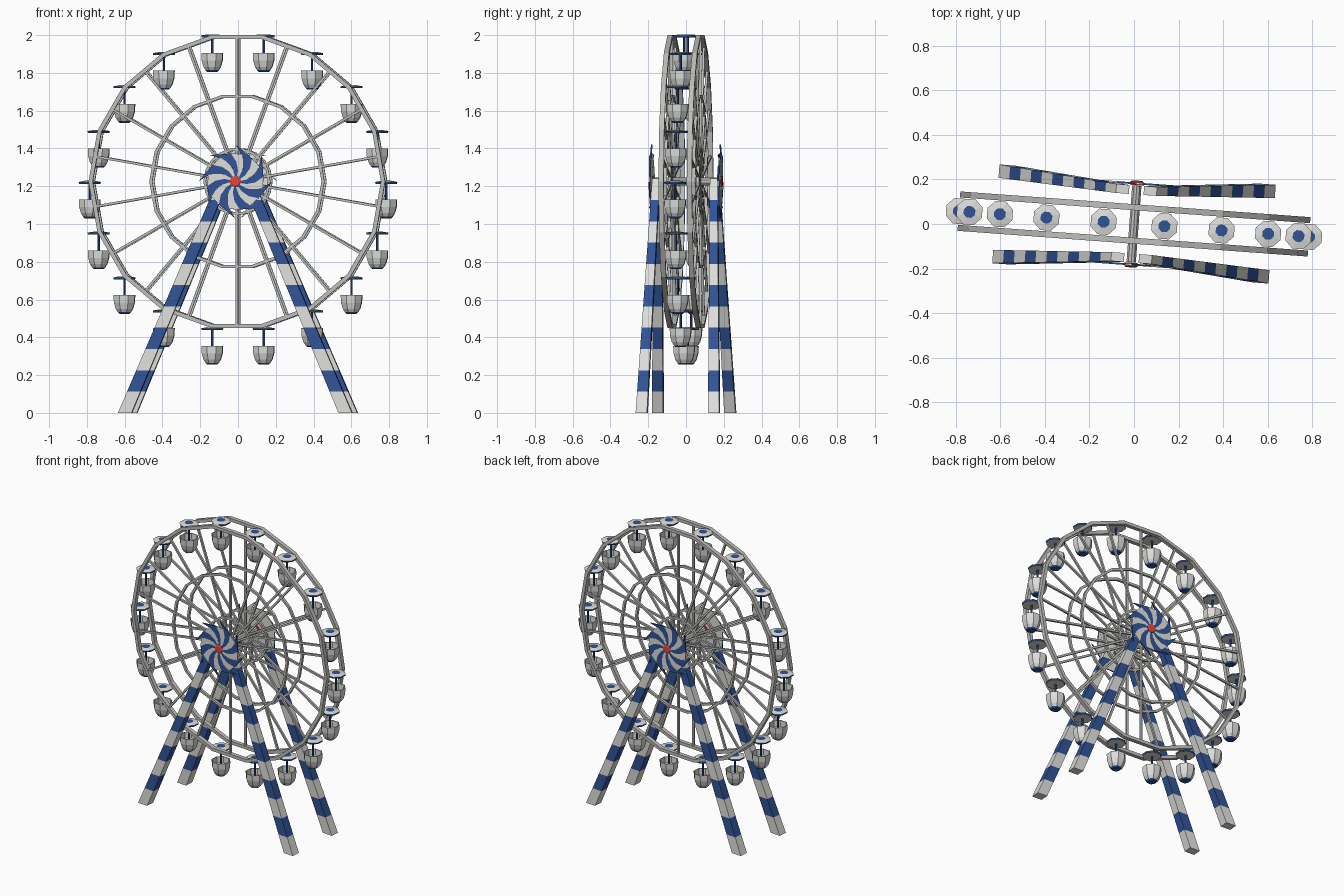
import bpy, bmesh, math
from mathutils import Matrix, Vector

if "Cube" in bpy.data.objects:
    bpy.data.objects.remove(bpy.data.objects["Cube"])

TURN = Matrix.Rotation(math.radians(-4.2), 4, 'Z')   # whole model is turned slightly
HUB = 1.225
R = 0.787
SIDES = 18


def material(name, col):
    m = bpy.data.materials.new(name)
    m.diffuse_color = (*col, 1)
    m.use_nodes = True
    m.node_tree.nodes["Principled BSDF"].inputs["Base Color"].default_value = m.diffuse_color
    return m


WHITE = material("white", (0.72, 0.72, 0.70))
BLUE = material("blue", (0.03, 0.085, 0.30))
GREY = material("light_grey", (0.52, 0.52, 0.50))
RED = material("red", (0.75, 0.06, 0.05))


def finish(bm, name, mats, matrix=Matrix(), recalc=True):
    if recalc:
        bmesh.ops.recalc_face_normals(bm, faces=bm.faces)
    me = bpy.data.meshes.new(name)
    bm.to_mesh(me)
    bm.free()
    for m in mats:
        me.materials.append(m)
    ob = bpy.data.objects.new(name, me)
    bpy.context.collection.objects.link(ob)
    ob.matrix_world = TURN @ matrix
    return ob


def bridge(bm, a, b, mat=0):
    n = len(a)
    for i in range(n):
        f = bm.faces.new((a[i], a[(i + 1) % n], b[(i + 1) % n], b[i]))
        f.material_index = mat


def ring(name, radius, y, wr, wy):
    """Polygonal hoop with a rectangular section."""
    bm = bmesh.new()
    secs = []
    for i in range(SIDES):
        a = 2 * math.pi * i / SIDES
        secs.append([bm.verts.new(((radius + dr) * math.cos(a), y + dy, HUB + (radius + dr) * math.sin(a)))
                     for dr, dy in ((0, -wy), (0, wy), (-wr, wy), (-wr, -wy))])
    for i in range(SIDES):
        bridge(bm, secs[i], secs[(i + 1) % SIDES])
    finish(bm, name, [GREY])


def lathe(bm, profile, n, mats):
    """Closed-end rings of n sides from (radius, z) points."""
    rows = []
    for r, z in profile:
        rows.append([bm.verts.new((r * math.cos(2 * math.pi * (i + .5) / n),
                                   r * math.sin(2 * math.pi * (i + .5) / n), z)) for i in range(n)])
    for k in range(len(rows) - 1):
        bridge(bm, rows[k], rows[k + 1], mats[k + 1])
    bm.faces.new(rows[0]).material_index = mats[0]
    bm.faces.new(rows[-1]).material_index = mats[-1]


# wheel: two sides, each with three hoops and eighteen spokes
for s, side in ((-1, "front"), (1, "back")):
    y = s * 0.075
    ring(side + "_outer_rim", R, y, 0.022, 0.0135)
    ring(side + "_middle_ring", 0.465, y, 0.016, 0.008)
    ring(side + "_inner_ring", 0.178, y, 0.014, 0.008)
    bm = bmesh.new()
    length = R * math.cos(math.pi / SIDES) - 0.01
    for i in range(SIDES):
        m = (Matrix.Translation((0, y, HUB)) @ Matrix.Rotation(2 * math.pi * (i + .5) / SIDES, 4, 'Y')
             @ Matrix.Rotation(math.pi / 2, 4, 'Y') @ Matrix.Translation((0, 0, length / 2))
             @ Matrix.Diagonal((0.013, 0.013, length, 1)))
        bmesh.ops.create_cube(bm, size=1, matrix=m)
    finish(bm, side + "_spokes", [GREY])

# axle
bm = bmesh.new()
lathe(bm, [(0.022, -0.172), (0.022, 0.172)], 10, [0, 0, 0])
finish(bm, "axle", [GREY], Matrix.Translation((0, 0, HUB)) @ Matrix.Rotation(math.pi / 2, 4, 'X'))

# gondolas hanging from every rim corner
for i in range(SIDES):
    a = 2 * math.pi * i / SIDES
    place = Matrix.Translation((R * math.cos(a), 0, HUB + R * math.sin(a)))
    bm = bmesh.new()
    # open cup with a blue base
    lathe(bm, [(0.03, -0.15), (0.053, -0.135), (0.055, -0.095), (0.061, -0.095), (0.059, -0.135),
               (0.049, -0.168), (0.037, -0.186), (0.028, -0.195)], 8, [0, 0, 0, 0, 0, 0, 0, 1, 1])
    finish(bm, "gondola_cup", [WHITE, BLUE], place)
    bm = bmesh.new()
    # roof with blue edge and blue centre
    lathe(bm, [(0.06, -0.012), (0.062, -0.002), (0.028, 0.004)], 8, [0, 1, 0, 1])
    finish(bm, "gondola_roof", [WHITE, BLUE], place)
    bm = bmesh.new()
    lathe(bm, [(0.0065, -0.152), (0.0065, -0.01)], 6, [0, 0, 0])
    finish(bm, "gondola_pole", [BLUE], place)

# striped tapering legs
STRIPES = 11
for sy, side in ((-1, "front"), (1, "back")):
    for sx, lr in ((-1, "left"), (1, "right")):
        bm = bmesh.new()
        foot, top = Vector((0.585, 0.192, 0)), Vector((0.062, 0.153, 1.24))
        rows = []
        for k in range(STRIPES + 1):
            t = k / STRIPES
            c = foot.lerp(top, t)
            hx, hy = 0.036 - 0.007 * t, 0.03 - 0.01 * t
            rows.append([bm.verts.new((sx * (c.x + dx * hx), sy * (c.y + dy * hy), c.z))
                         for dx, dy in ((-1, -1), (1, -1), (1, 1), (-1, 1))])
        for k in range(STRIPES):
            bridge(bm, rows[k], rows[k + 1], k % 2)
        bm.faces.new(rows[0])
        bm.faces.new(rows[-1])
        finish(bm, side + "_" + lr + "_leg", [WHITE, BLUE])

# swirled pinwheel on each face, with a red cap
FRACS = (0.1, 0.4, 0.7, 1.0)
for turn, side in ((0, "front"), (math.pi, "back")):
    spin = Matrix.Rotation(turn, 4, 'Z')
    bm = bmesh.new()

    def pt(k, r, y):
        ang = k * math.pi / 8 + 0.75 * (r / 0.19) ** 1.3
        return bm.verts.new((r * math.cos(ang), y, HUB + r * math.sin(ang)))

    for k in range(16):
        blue = k % 2
        ra, rb = (0.15, 0.195) if blue else (0.15, 0.15)
        for y, mat in ((-0.186, blue), (-0.178, 0)):
            a = [pt(k, ra * f, y) for f in FRACS]
            b = [pt(k + 1, rb * f, y) for f in FRACS]
            for j in range(3):
                q = (a[j], a[j + 1], b[j + 1], b[j])
                f = bm.faces.new(q if y > -0.18 else q[::-1])
                f.material_index = mat
            if y < -0.18:
                fa, fb = a[-1], b[-1]
        bm.faces.new((fa, fb, b[-1], a[-1])).material_index = blue
        if blue:   # step of the saw-tooth edge
            bm.faces.new((fb, pt(k + 1, 0.15, -0.186), pt(k + 1, 0.15, -0.178), b[-1])).material_index = 1
    finish(bm, side + "_pinwheel", [WHITE, BLUE], spin, recalc=False)
    bm = bmesh.new()
    lathe(bm, [(0.03, 0.174), (0.03, 0.19), (0.022, 0.195)], 12, [0, 0, 0, 0])
    finish(bm, side + "_pinwheel_cap", [RED],
           spin @ Matrix.Translation((0, 0, HUB)) @ Matrix.Rotation(math.pi / 2, 4, 'X'))
